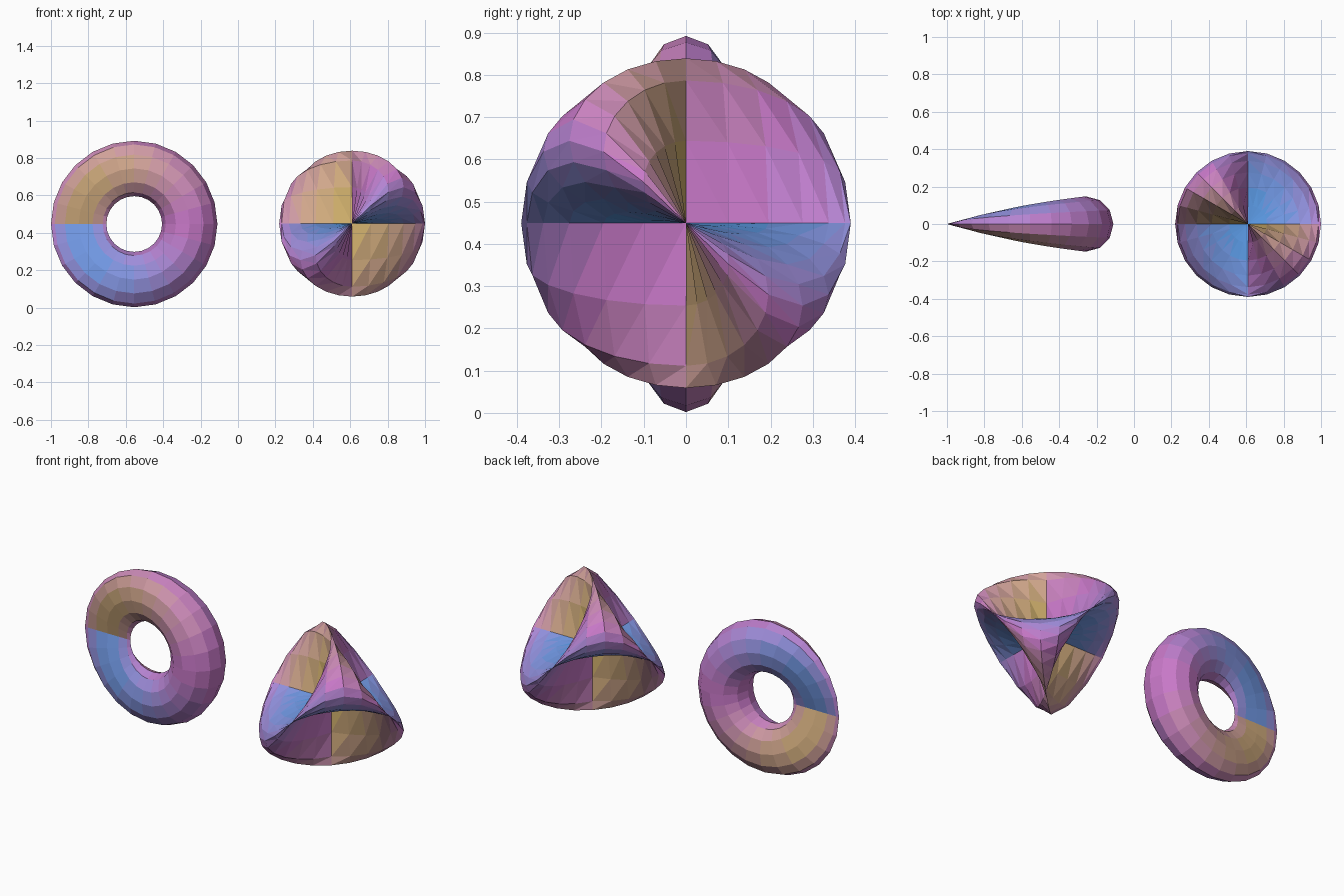
import bpy
from math import sin, cos, pi

if "Cube" in bpy.data.objects:
    bpy.data.objects.remove(bpy.data.objects["Cube"])

# Colour ramp: gold (-1) to magenta (0) to blue (+1)
GOLD, MAGENTA, BLUE = (0.67, 0.46, 0.16), (0.58, 0.19, 0.58), (0.11, 0.34, 0.82)
BINS = 17
ramp = []
for i in range(BINS):
    w = 2 * i / (BINS - 1) - 1
    end = BLUE if w > 0 else GOLD
    mat = bpy.data.materials.new(f"ramp_{i:02d}")
    mat.diffuse_color = tuple(m + (e - m) * abs(w) for m, e in zip(MAGENTA, end)) + (1,)
    mat.use_nodes = True
    mat.node_tree.nodes["Principled BSDF"].inputs["Base Color"].default_value = mat.diffuse_color
    ramp.append(mat)


def build(name, verts, faces, values, location):
    """Flat-shaded mesh, each face coloured by the mean value of its corners."""
    mesh = bpy.data.meshes.new(name)
    mesh.from_pydata(verts, [], faces)
    for mat in ramp:
        mesh.materials.append(mat)
    for poly, face in zip(mesh.polygons, faces):
        w = sum(values[i] for i in face) / len(face)
        poly.material_index = max(0, min(BINS - 1, round((w + 1) / 2 * (BINS - 1))))
    mesh.update()
    obj = bpy.data.objects.new(name, mesh)
    obj.location = location
    bpy.context.collection.objects.link(obj)


# Ring whose tube flattens to nothing on the left side
R, r, NU, NV = 0.297, 0.148, 24, 12
verts, values, faces = [], [], []
for i in range(NU):
    u = 2 * pi * i / NU
    for j in range(NV):
        v = 2 * pi * j / NV
        d = R + r * cos(v)
        verts.append((d * cos(u), r * sin(v) * cos(u / 2), d * sin(u)))
        values.append(sin(v) * sin(u / 2))


def ring_index(i, j):
    # the closing seam joins the tube to its mirrored self
    return (-j) % NV if i == NU else i * NV + j % NV


for i in range(NU):
    for j in range(NV):
        f = [ring_index(i, j), ring_index(i + 1, j),
             ring_index(i + 1, j + 1), ring_index(i, j + 1)]
        faces.append(f if i >= NU // 2 else f[::-1])
build("pinched_ring", verts, faces, values, (-0.555, 0, 0.447))

# Four-lobed surface: half a sphere with its coordinates multiplied in pairs
S, NLON, NLAT = 0.78, 24, 12
verts, values, faces = [], [], []
for i in range(NLAT + 1):
    lat = pi / 2 * i / NLAT
    for j in range(NLON):
        lon = 2 * pi * j / NLON
        x, y, z = cos(lat) * cos(lon), cos(lat) * sin(lon), sin(lat)
        verts.append((-S * y * z, -S * x * z, -S * x * y))
        values.append(z * z - y * y)


def lobe_index(i, j):
    if i == NLAT:
        return NLAT * NLON
    # opposite points of the rim coincide
    return j % (NLON // 2) if i == 0 else i * NLON + j % NLON


for i in range(NLAT):
    for j in range(NLON):
        a, b = lobe_index(i, j), lobe_index(i, j + 1)
        c, d = lobe_index(i + 1, j + 1), lobe_index(i + 1, j)
        faces.append((a, b, c))
        if c != d:
            faces.append((a, c, d))
build("four_lobed_surface", verts, faces, values, (0.61, 0, 0.449))
